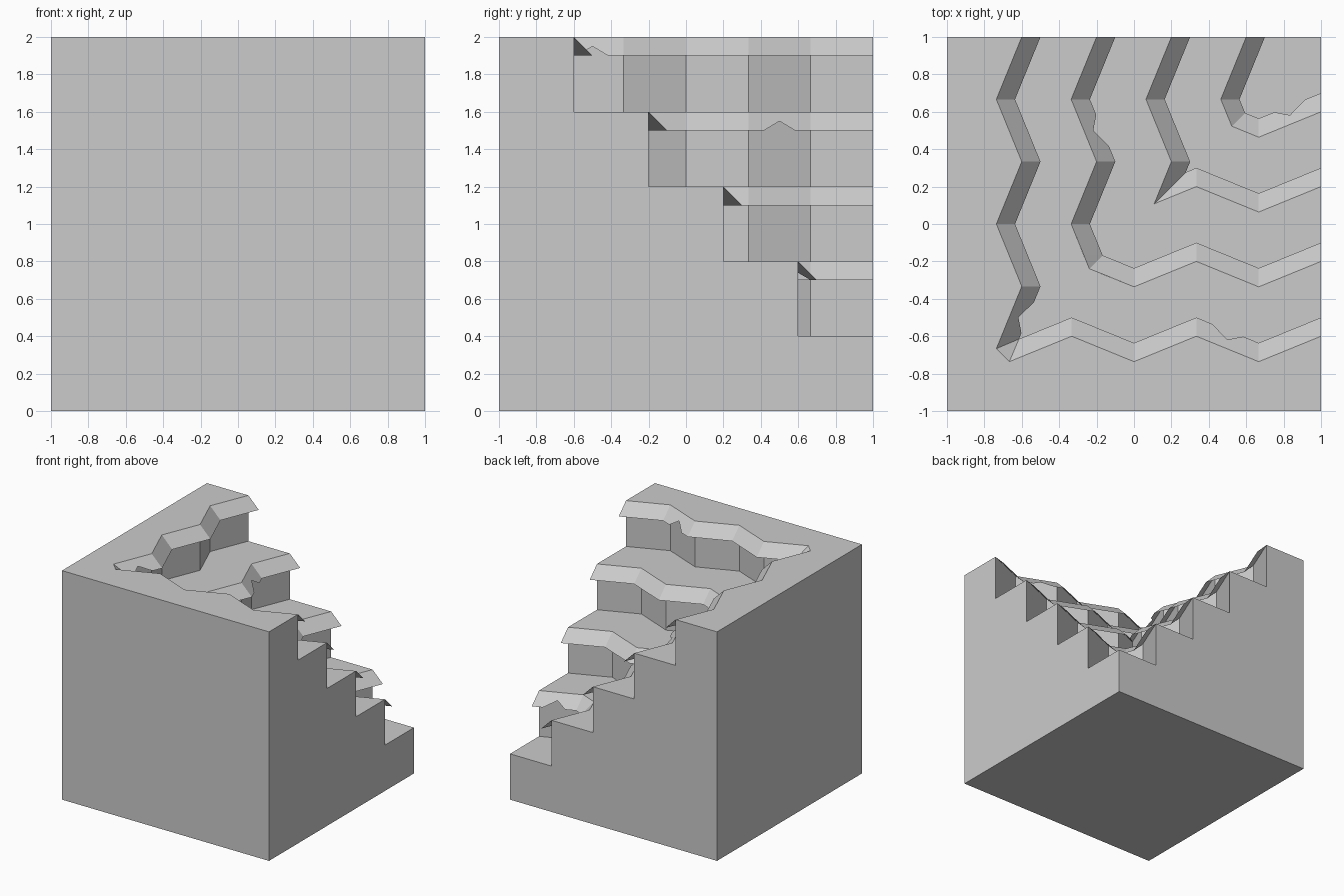
import bpy, bmesh

if "Cube" in bpy.data.objects:
    bpy.data.objects.remove(bpy.data.objects["Cube"])

# Terraces: (top height, rim offset, corner on the diagonal, lip corner, notch on left rim, notch on front rim)
TERRACES = [
    (2.0, -0.6, -0.7015, -0.615, -0.5, 0.5),
    (1.6, -0.2, -0.239, -0.168, 0.5, None),
    (1.2, 0.2, 0.108, 0.277, None, None),
    (0.8, 0.6, 0.523, 0.594, None, 0.8333),
]
DROP, AMP, LIP = 0.4, 0.136, 0.1


def zigzag(t, base):
    return base - AMP * (1 - abs(((1 - t) * 3) % 2 - 1))


def rim(base, corner, step, z):
    """Rim from the back face, round the corner, to the right face."""
    n = round(2 / step)
    ts = [1 - i * step for i in range(n + 1) if 1 - i * step > corner + 1e-4]
    left = [(zigzag(t, base), t, z) for t in ts]
    front = [(y, x, z) for x, y, z in reversed(left)]
    return left + [(corner, corner, z)] + front


def finish(name, bm, closed):
    bmesh.ops.remove_doubles(bm, verts=bm.verts, dist=1e-4)
    if closed:
        bmesh.ops.recalc_face_normals(bm, faces=bm.faces)
    me = bpy.data.meshes.new(name)
    bm.to_mesh(me)
    bm.free()
    ob = bpy.data.objects.new(name, me)
    bpy.context.collection.objects.link(ob)
    return ob


def face(bm, pts):
    return bm.faces.new([bm.verts.new(p) for p in pts])


# Stepped block
bm = bmesh.new()
outer = [(1, -1, 2), (-1, -1, 2), (-1, 1, 2)]
profile = [(-1, 0), (-1, 2)]
for z, base, corner, *_ in TERRACES:
    top = rim(base, corner, 1 / 3, z)
    low = [(x, y, z - DROP) for x, y, _ in top]
    face(bm, top + outer)                               # tread
    for i in range(len(top) - 1):                       # cliff wall
        face(bm, [top[i], low[i], low[i + 1], top[i + 1]])
    outer = low[::-1]
    profile += [(base, z), (base, z - DROP)]
face(bm, outer + [(1, 1, 0.4)][::-1])                   # lowest floor
profile += [(1, 0.4), (1, 0)]
face(bm, [(1, a, z) for a, z in profile])               # right stair side
face(bm, [(a, 1, z) for a, z in profile])               # back stair side
face(bm, [(-1, -1, 0), (1, -1, 0), (1, -1, 2), (-1, -1, 2)])
face(bm, [(-1, -1, 0), (-1, 1, 0), (-1, 1, 2), (-1, -1, 2)])
face(bm, [(-1, -1, 0), (1, -1, 0), (1, 1, 0), (-1, 1, 0)])
finish("terraced_block", bm, True)


def lip_rows(z, base, corner, lip_corner, notch):
    """Matching rim and drip-edge points along one side, back to corner."""
    rows = []
    for i in range(25):
        t = 1 - i / 12
        if t < corner:
            break
        d = LIP / 2 if notch is not None and abs(t - notch) < 0.01 else LIP
        a = (zigzag(t, base), t, z)
        if t > lip_corner:
            b = (zigzag(t, base) + d, t, z - d)
        else:
            b = (lip_corner, lip_corner, z - LIP)
        rows.append((a, b))
    rows.append(((corner, corner, z), (lip_corner, lip_corner, z - LIP)))
    return rows


# Overhanging lips, one thin sheet per terrace
for n, (z, base, corner, lip_corner, nl, nf) in enumerate(TERRACES):
    bm = bmesh.new()
    left = lip_rows(z, base, corner, lip_corner, nl)
    front = lip_rows(z, base, corner, lip_corner, nf)
    flip = lambda p: (p[1], p[0], p[2])
    rows = left + [(flip(a), flip(b)) for a, b in reversed(front)]
    for (a, b), (c, d) in zip(rows, rows[1:]):
        pts = []
        for p in (a, c, d, b):
            if p not in pts:
                pts.append(p)
        if len(pts) > 2:
            face(bm, pts)
    for f in bm.faces:
        f.normal_update()
        if f.normal.z < 0:
            f.normal_flip()
    finish("grass_lip_%d" % (n + 1), bm, False)
